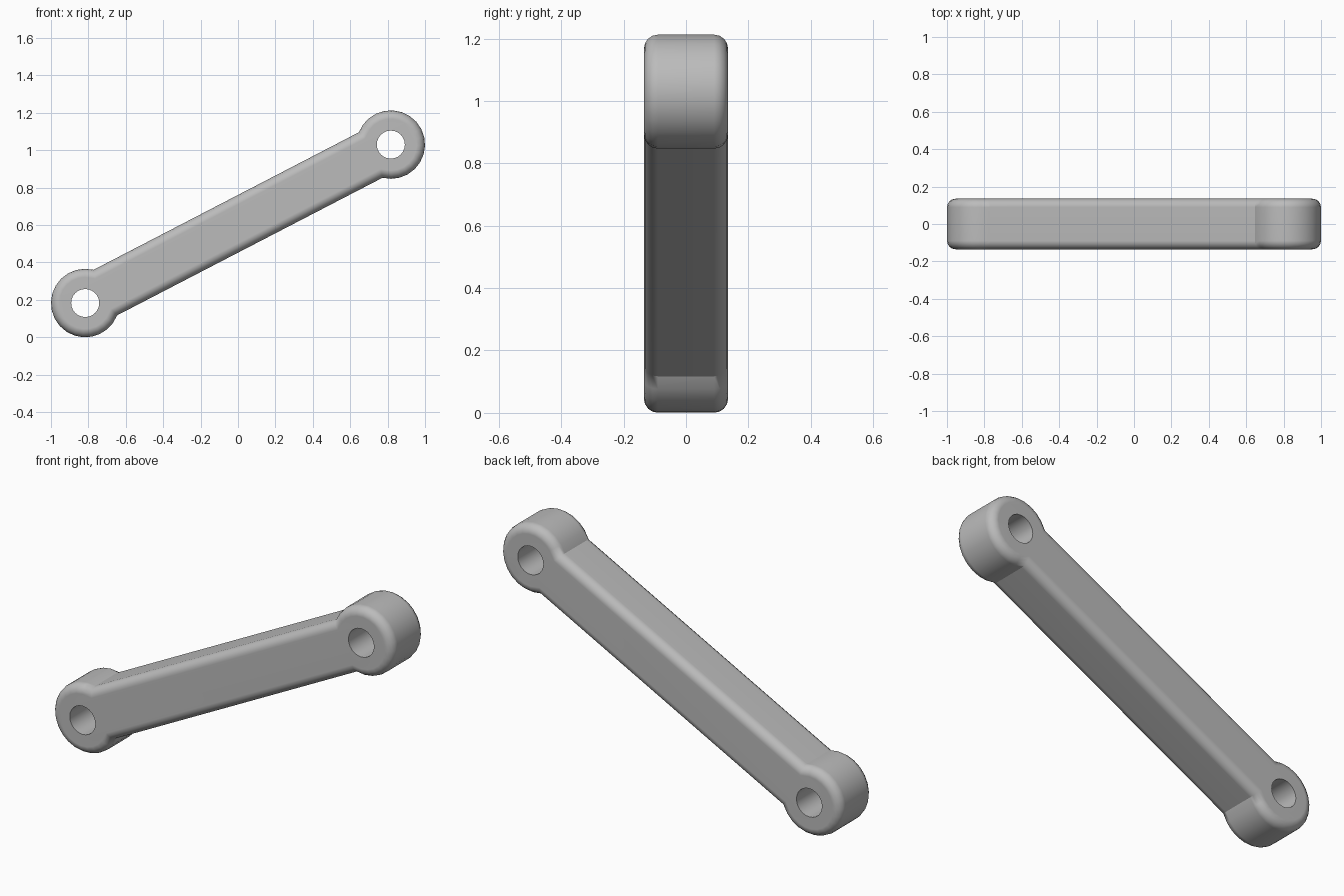
import bpy
import bmesh
from math import asin, cos, sin, pi, radians, atan2, hypot
from mathutils import Matrix, Vector

cube = bpy.data.objects.get("Cube")
if cube:
    bpy.data.objects.remove(cube, do_unlink=True)

EYE_R, HOLE_R = 0.183, 0.075     # rounded ends and pin holes
ARM_HALF, DEPTH_HALF = 0.137, 0.135
ROUND = 0.045                    # rim rounding
HALF_X, HALF_Z = 0.817, 0.4235   # hole centres from the middle
HALF_LEN = hypot(HALF_X, HALF_Z)
ARC_STEPS = 18

steel = bpy.data.materials.new("plain_grey")
steel.use_nodes = True
colour = (0.5, 0.5, 0.5, 1)
steel.diffuse_color = colour
steel.node_tree.nodes["Principled BSDF"].inputs["Base Color"].default_value = colour

# Outline of the link: one round eye, turned half a circle for the other
neck = asin(ARM_HALF / EYE_R)
eye = []
for i in range(ARC_STEPS + 1):
    a = neck + (2 * pi - 2 * neck) * i / ARC_STEPS
    eye.append(Vector((EYE_R * cos(a) - HALF_LEN, 0, EYE_R * sin(a))))
outline = eye + [-p for p in eye]

bm = bmesh.new()
front = bm.faces.new([bm.verts.new(p + Vector((0, -DEPTH_HALF, 0))) for p in outline])
back = bmesh.ops.extrude_face_region(bm, geom=[front], use_keep_orig=True)
bmesh.ops.translate(bm, vec=(0, 2 * DEPTH_HALF, 0),
                    verts=[v for v in back["geom"] if isinstance(v, bmesh.types.BMVert)])
bmesh.ops.recalc_face_normals(bm, faces=bm.faces)

# Round the front and back rims
rims = [e for e in bm.edges if abs(e.verts[0].co.y - e.verts[1].co.y) < 0.01]
bmesh.ops.bevel(bm, geom=rims, offset=ROUND, segments=4, profile=0.5,
                affect='EDGES', clamp_overlap=False)

# Tilt and lift into place
place = (Matrix.Translation((0, 0, HALF_Z + EYE_R))
         @ Matrix.Rotation(-atan2(HALF_Z, HALF_X), 4, 'Y'))
bm.transform(place)
mesh = bpy.data.meshes.new("link_arm")
bm.to_mesh(mesh)
bm.free()
link = bpy.data.objects.new("link_arm", mesh)
bpy.context.collection.objects.link(link)
mesh.materials.append(steel)

# Pin holes
for side in (-1, 1):
    bpy.ops.mesh.primitive_cylinder_add(
        vertices=24, radius=HOLE_R, depth=1, rotation=(pi / 2, 0, 0),
        location=place @ Vector((side * HALF_LEN, 0, 0)))
    cutter = bpy.context.object
    cutter.name = "hole_cutter"
    cutter.hide_render = True
    cutter.data.materials.append(steel)
    cut = link.modifiers.new("pin_hole", 'BOOLEAN')
    cut.operation, cut.solver, cut.object = 'DIFFERENCE', 'EXACT', cutter
    bpy.context.view_layer.objects.active = link
    bpy.ops.object.modifier_apply(modifier=cut.name)
    bpy.data.objects.remove(cutter, do_unlink=True)

# Smooth rims with flat faces
link.select_set(True)
bpy.context.view_layer.objects.active = link
bpy.ops.object.shade_smooth_by_angle(angle=radians(30))
weighted = link.modifiers.new("flat_faces", 'WEIGHTED_NORMAL')
weighted.keep_sharp = True
